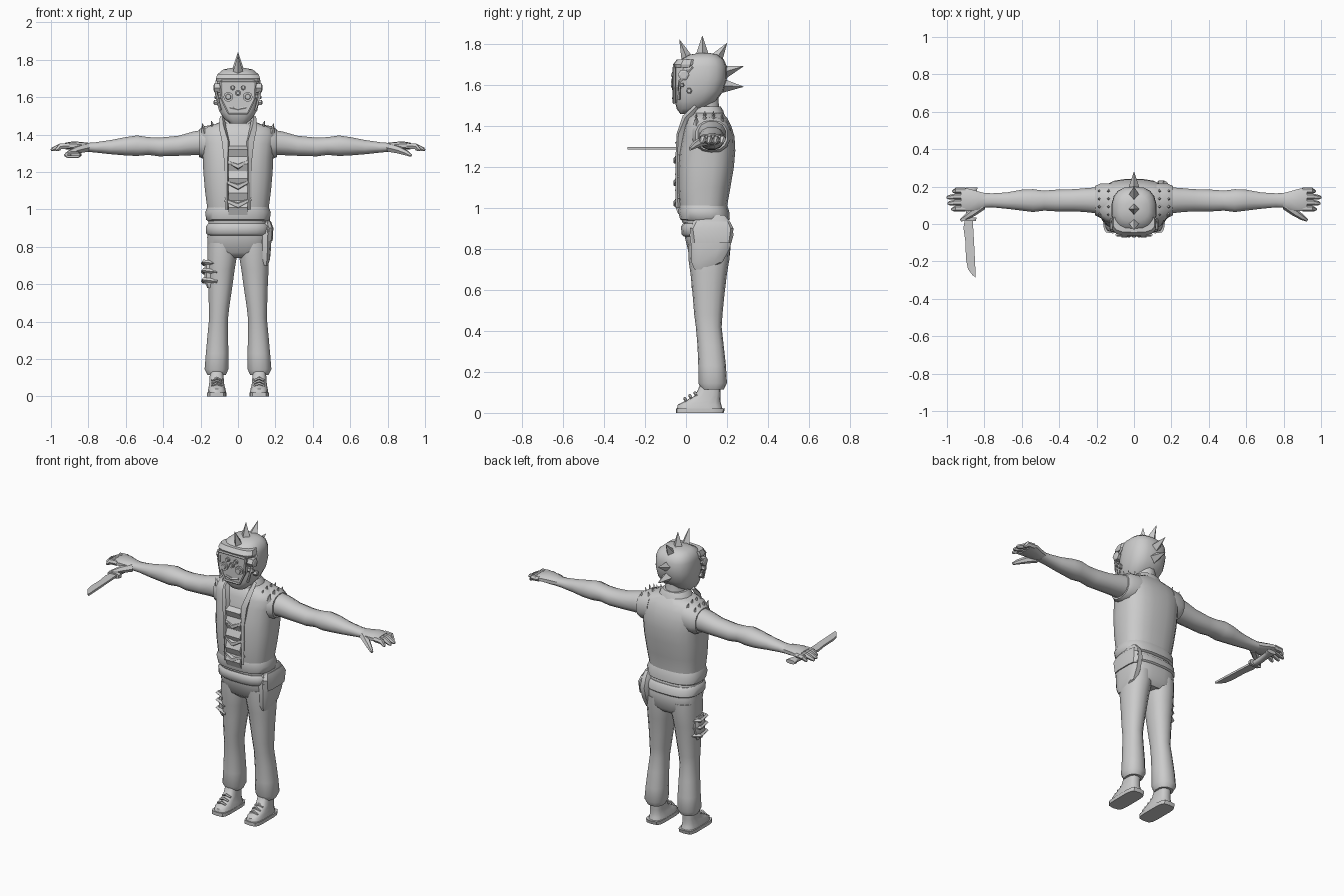
import bpy, bmesh, math
from mathutils import Vector

grey = bpy.data.materials.new("plain grey")
grey.diffuse_color = (0.6, 0.6, 0.6, 1)


def finish(name, bm, angle=45):
    bmesh.ops.recalc_face_normals(bm, faces=bm.faces)
    me = bpy.data.meshes.new(name)
    bm.to_mesh(me)
    bm.free()
    ob = bpy.data.objects.new(name, me)
    bpy.context.collection.objects.link(ob)
    me.materials.append(grey)
    bpy.ops.object.select_all(action='DESELECT')
    ob.select_set(True)
    bpy.context.view_layer.objects.active = ob
    bpy.ops.object.shade_smooth_by_angle(angle=math.radians(angle))
    return ob


def place(axis, t, a, b, s=1):
    x, y, z = {'x': (t, a, b), 'y': (a, t, b), 'z': (a, b, t)}[axis]
    return (x * s, y, z)


def skin(name, rings, angle=45):
    """Join equal rings of points and cap both ends."""
    bm = bmesh.new()
    vs = [[bm.verts.new(p) for p in r] for r in rings]
    n = len(vs[0])
    for r, q in zip(vs, vs[1:]):
        for i in range(n):
            bm.faces.new((r[i], r[(i + 1) % n], q[(i + 1) % n], q[i]))
    bm.faces.new(vs[0])
    bm.faces.new(vs[-1])
    return finish(name, bm, angle)


def loft(name, secs, axis='z', n=16, e=2.4, s=1, angle=45):
    """secs: (position, a_min, a_max, b_min, b_max) of rounded sections."""
    rings = []
    for t, a0, a1, b0, b1 in secs:
        ring = []
        for i in range(n):
            c, d = (f(2 * math.pi * (i + .5) / n) for f in (math.cos, math.sin))
            u = math.copysign(abs(c) ** (2 / e), c)
            v = math.copysign(abs(d) ** (2 / e), d)
            ring.append(place(axis, t, (a0 + a1 + (a1 - a0) * u) / 2,
                              (b0 + b1 + (b1 - b0) * v) / 2, s))
        rings.append(ring)
    return skin(name, rings, angle)


def tube(name, pts, radii, n=6, s=1, angle=45):
    """Round bar along points."""
    pts = [Vector((p[0] * s, p[1], p[2])) for p in pts]
    rings = []
    for i, (p, r) in enumerate(zip(pts, radii)):
        d = pts[min(i + 1, len(pts) - 1)] - pts[max(i - 1, 0)]
        q = d.to_track_quat('Z', 'Y')
        rings.append([p + q @ Vector((r * math.cos(2 * math.pi * k / n),
                                      r * math.sin(2 * math.pi * k / n), 0)) for k in range(n)])
    return skin(name, rings, angle)


def plate(name, outline, axis, lo, hi):
    """Extrude a flat outline along an axis."""
    return skin(name, [[place(axis, t, a, b) for a, b in outline] for t in (lo, hi)], 20)


def sym(z, w, y0, y1):
    return (z, -w, w, y0, y1)


# Torso and hips
loft("vest_torso", [sym(.93, .16, -.02, .20), sym(1.0, .165, -.033, .2), sym(1.1, .178, -.04, .218),
                    sym(1.2, .187, -.04, .235), sym(1.28, .19, -.033, .242), sym(1.35, .198, -.02, .238),
                    sym(1.4, .205, -.008, .222), sym(1.435, .185, .005, .205),
                    sym(1.465, .1, .03, .18)], n=20, e=2.7)
loft("vest_hem", [sym(.935, .16, -.01, .2), sym(.945, .172, -.03, .215), sym(.985, .177, -.04, .212),
                  sym(1.015, .165, -.033, .2)], n=20, e=2.7)
loft("trouser_seat", [sym(.74, .1, .05, .19), sym(.77, .16, .015, .215), sym(.85, .166, -.005, .222),
                      sym(.95, .158, -.015, .2)], n=20, e=2.8)
loft("belt", [sym(.86, .16, -.01, .215), sym(.872, .172, -.022, .228), sym(.91, .172, -.026, .224),
              sym(.925, .16, -.015, .21)], n=20, e=2.8)

# Creased front strip of the shirt
zig = [(-.054 if i % 2 else -.038, .97 + i * .039) for i in range(10)]
plate("creased_shirt_front", [(.02, .97)] + zig + [(.02, 1.36)], 'x', -.05, .05)
for z in (1.24, 1.13, 1.03):
    tube("shirt_fold", [(-.07, -.035, z + .02), (0, -.047, z - .01), (.07, -.035, z + .025)],
         [.008, .018, .008], 5)

# Neck and collar
loft("neck", [sym(1.4, .075, .02, .18), sym(1.47, .062, .035, .165), sym(1.54, .06, .03, .16)], n=12, e=2)
loft("collar", [sym(1.43, .115, .01, .195), sym(1.475, .092, .02, .182), sym(1.495, .075, .035, .17)], n=14, e=2.2)

for s, side in ((1, "left"), (-1, "right")):
    # Open vest edge and sleeveless shoulder
    tube(side + "_lapel", [(.085, .05, 1.495), (.083, .0, 1.44), (.065, -.025, 1.36), (.06, -.038, 1.25),
                           (.06, -.04, 1.0)], [.012, .02, .024, .014, .01], 4, s)
    loft(side + "_shoulder_edge", [(.12, .02, .22, 1.27, 1.455), (.18, .03, .218, 1.268, 1.445),
                                   (.208, .045, .205, 1.28, 1.428), (.208, .06, .19, 1.3, 1.41)],
         'x', 14, 2.3, s)
    for row, (x, z) in enumerate(((.13, 1.447), (.18, 1.435))):
        for k in range(4):
            y = .05 + .042 * k
            tz = z - .012 * abs(k - 1.5)
            tube(side + "_shoulder_stud", [(x, y, tz - .012), (x + .012, y, tz + .032)],
                 [.016, .001], 4, s, 20)

    # Arm: (x, y range, z range)
    loft(side + "_arm", [(.17, .05, .2, 1.29, 1.43), (.24, .06, .195, 1.288, 1.418),
                         (.32, .066, .188, 1.285, 1.395), (.42, .066, .185, 1.282, 1.385),
                         (.48, .07, .18, 1.29, 1.388), (.54, .062, .188, 1.284, 1.397),
                         (.6, .07, .185, 1.287, 1.388), (.68, .08, .17, 1.294, 1.372),
                         (.76, .088, .165, 1.303, 1.36), (.81, .085, .168, 1.308, 1.356)],
         'x', 12, 2.2, s)
    # Hand
    loft(side + "_palm", [(.79, .09, .165, 1.31, 1.355), (.83, .075, .175, 1.31, 1.36),
                          (.88, .066, .19, 1.318, 1.364), (.925, .07, .196, 1.322, 1.356)], 'x', 10, 2.6, s)
    for k, tip in enumerate((.975, .995, 1.0, .97)):
        y = .083 + .032 * k
        tube(side + "_finger", [(.9, y, 1.34), (.95, y, 1.337), (tip - .01, y - .004, 1.322), (tip, y - .005, 1.316)],
             [.017, .017, .012, .006], 6, s)
    tube(side + "_thumb", [(.81, .1, 1.33), (.86, .062, 1.318), (.9, .035, 1.302), (.925, .02, 1.288)],
         [.025, .021, .015, .008], 6, s)

    # Flared trouser leg and shoe
    loft(side + "_trouser_leg", [(.82, .002, .164, .01, .215), (.75, .004, .166, .012, .212),
                                 (.68, .016, .165, .022, .2), (.58, .03, .16, .032, .188),
                                 (.48, .045, .157, .04, .178), (.42, .052, .155, .048, .174),
                                 (.33, .052, .164, .056, .184), (.23, .05, .173, .06, .195),
                                 (.145, .05, .18, .06, .2), (.115, .064, .165, .075, .185)], 'z', 14, 2.3, s)
    loft(side + "_shoe", [(.015, .062, .163, -.045, .18), (.04, .066, .16, -.04, .172),
                          (.058, .072, .156, -.005, .168), (.085, .075, .153, .045, .168),
                          (.14, .078, .15, .07, .17)], 'z', 14, 3, s)
    loft(side + "_sole", [(0, .062, .166, -.05, .184), (.022, .062, .166, -.05, .19)], 'z', 14, 4.5, s)
    for k in range(3):
        y, z = .0 + .025 * k, .062 + .014 * k
        tube(side + "_shoe_lace", [(.085, y, z - .004), (.113, y - .006, z + .008), (.142, y, z - .004)],
             [.006, .008, .006], 5, s)

# Hip bag on the left, strapped holster on the right thigh
loft("hip_bag", [(.70, .13, .16, .04, .11), (.735, .115, .172, .025, .18), (.8, .11, .178, .025, .215),
                 (.87, .11, .18, .015, .235), (.93, .11, .176, .03, .22), (.965, .12, .165, .06, .19)],
     'z', 12, 3, angle=30)
loft("hip_bag_flap", [(.83, .14, .186, .03, .222), (.9, .14, .19, .02, .232), (.935, .13, .178, .04, .215)],
     'z', 10, 3, angle=30)
loft("thigh_holster", [(.58, .13, .165, .06, .12), (.61, .12, .178, .05, .14), (.68, .12, .182, .05, .15),
                       (.73, .13, .172, .06, .14)], 'z', 8, 4, -1, 25)
for z in (.615, .665, .71):
    tube("holster_strap", [(-.11, .035, z), (-.185, .06, z + .01), (-.187, .12, z), (-.13, .16, z)],
         [.012] * 4, 4, angle=20)

# Helmeted head
loft("helmet", [sym(1.46, .045, -.028, .05), sym(1.485, .075, -.046, .09), sym(1.52, .098, -.054, .145),
                sym(1.57, .115, -.054, .183), sym(1.63, .121, -.05, .2), sym(1.69, .118, -.045, .2),
                sym(1.725, .108, -.025, .185), sym(1.748, .08, .015, .155), sym(1.756, .04, .06, .12)],
     n=18, e=2.6)
loft("helmet_brow", [sym(1.685, .116, -.058, .05), sym(1.7, .12, -.064, .06), sym(1.725, .112, -.045, .06)],
     n=14, e=3, angle=30)

# Face mask: plate, raised rim and filter discs
face = [(-.092, 1.685), (.092, 1.685), (.086, 1.59), (.05, 1.515), (-.05, 1.515), (-.086, 1.59)]
plate("mask_plate", face, 'y', -.058, -.01)
for (ax, az), (bx, bz) in zip(face, face[1:] + face[:1]):
    tube("mask_rim", [(ax, -.058, az), (bx, -.058, bz)], [.008] * 2, 6)
discs = [(.052, 1.602, .026), (-.052, 1.602, .026), (0, 1.622, .017), (.028, 1.65, .014),
         (-.028, 1.65, .014)]
for x, z, r in discs:
    tube("mask_disc", [(x, -.05, z), (x, -.068, z)], [r, r], 10)
    tube("mask_disc_centre", [(x, -.066, z), (x, -.073, z)], [r * .65, r * .5], 10)
tube("mask_mouth_ridge", [(-.045, -.058, 1.545), (0, -.062, 1.535), (.045, -.058, 1.545)], [.007] * 3, 6)

# Hexagonal bolts on the sides of the helmet
for s in (1, -1):
    for y, z, r, x in ((-.012, 1.65, .028, .11), (.015, 1.572, .015, .11), (-.02, 1.6, .012, .105)):
        tube("helmet_bolt", [(x - .04, y, z), (x + .016, y, z), (x + .02, y, z)], [r, r, r * .6], 6, s, 20)
    tube("helmet_side_strap", [(.112, .03, 1.69), (.116, -.03, 1.62), (.095, -.035, 1.53)],
         [.008] * 3, 5, s)

# Crest of spikes: base and tip as (y, z)
for (y0, z0), (y1, z1) in (((.015, 1.705), (-.032, 1.822)), ((.08, 1.735), (.08, 1.84)),
                           ((.142, 1.72), (.2, 1.805)), ((.175, 1.66), (.28, 1.692)),
                           ((.175, 1.597), (.28, 1.592))):
    tube("crest_spike", [(0, y0, z0), (0, y1, z1)], [.036, .001], 4, angle=20)

# Knife under the right hand
blade = [(-.905, .02), (-.912, -.02), (-.902, -.09), (-.898, -.19), (-.888, -.24), (-.865, -.272),
         (-.846, -.286), (-.85, -.2), (-.855, -.1), (-.862, .02)]
plate("knife_blade", blade, 'z', 1.286, 1.299)
loft("knife_handle", [(.195, -.9, -.835, 1.28, 1.305), (.175, -.9, -.84, 1.277, 1.308),
                      (.155, -.892, -.852, 1.278, 1.308), (.09, -.9, -.86, 1.276, 1.31),
                      (.03, -.9, -.862, 1.278, 1.308)], 'y', 10, 2.5)
loft("knife_guard", [(.035, -.925, -.84, 1.274, 1.31), (.015, -.922, -.845, 1.276, 1.308)], 'y', 8, 4, angle=20)
